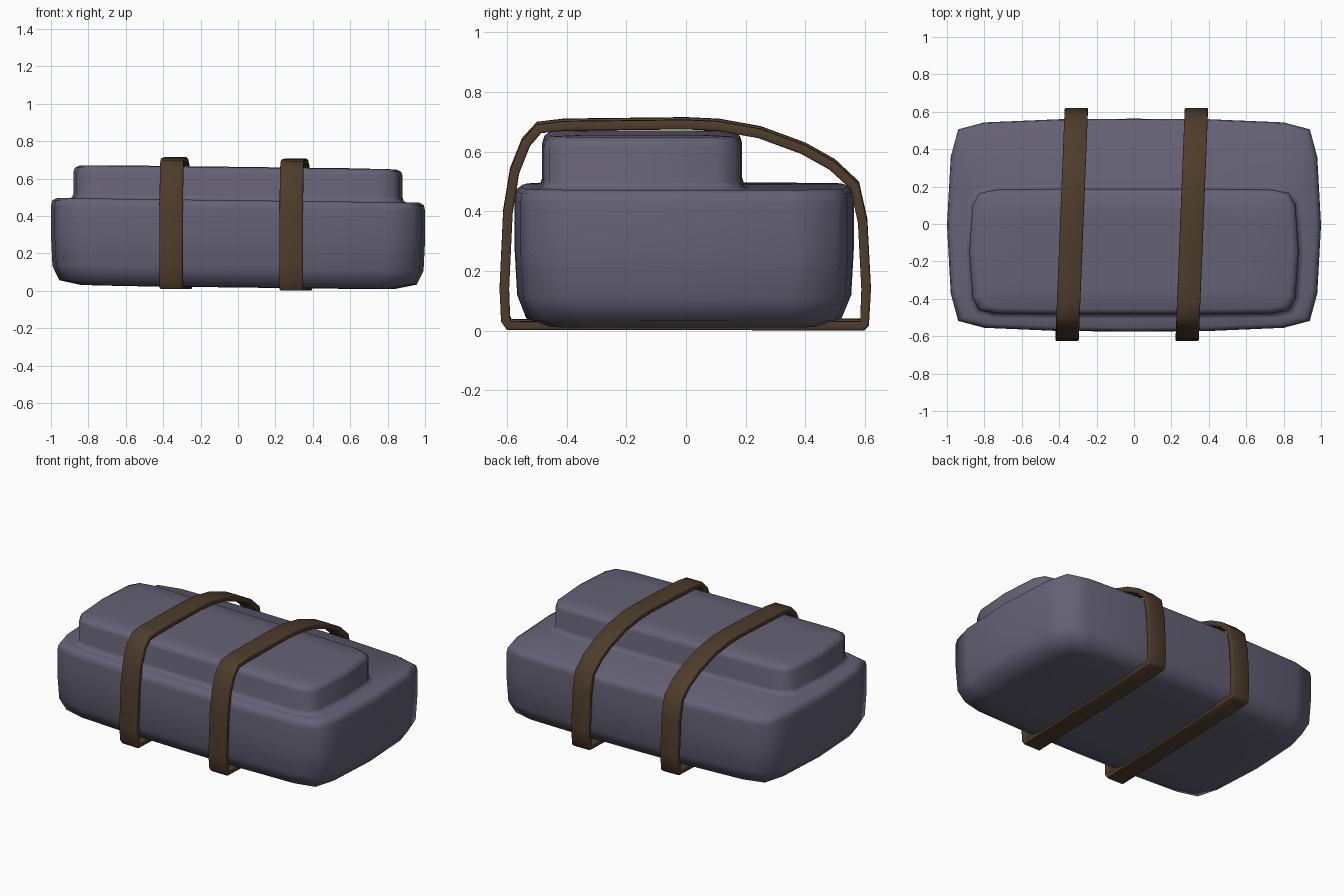
import bpy, bmesh, math
from mathutils import Vector

if "Cube" in bpy.data.objects:
    bpy.data.objects.remove(bpy.data.objects["Cube"])

TILT = 0.0125  # the whole bundle dips slightly towards +x


def material(name, rgb):
    m = bpy.data.materials.new(name)
    m.diffuse_color = (*rgb, 1)
    m.use_nodes = True
    m.node_tree.nodes["Principled BSDF"].inputs["Base Color"].default_value = m.diffuse_color
    return m


def finish(bm, name, mat, angle):
    for v in bm.verts:
        v.co.z -= TILT * v.co.x
    bmesh.ops.recalc_face_normals(bm, faces=bm.faces)
    mesh = bpy.data.meshes.new(name)
    bm.to_mesh(mesh)
    bm.free()
    ob = bpy.data.objects.new(name, mesh)
    bpy.context.collection.objects.link(ob)
    mesh.materials.append(mat)
    bpy.ops.object.select_all(action='DESELECT')
    ob.select_set(True)
    bpy.context.view_layer.objects.active = ob
    bpy.ops.object.shade_smooth_by_angle(angle=math.radians(angle))
    return ob


def bridge(bm, a, b):
    n = len(a)
    for i in range(n):
        j = (i + 1) % n
        bm.faces.new((a[i], a[j], b[j], b[i]))


def outline(quarter):
    # quarter runs from (0, 1) to (1, 0); mirror it into a full loop
    right = quarter + [(x, -y) for x, y in quarter[-2::-1]]
    return right + [(-x, y) for x, y in right[-2:0:-1]]


fabric = material("fabric", (0.13, 0.12, 0.18))
leather = material("leather", (0.075, 0.045, 0.024))

# Bedroll body: broad lower bundle with a smaller one stepped on top
wide = outline([(0, 1), (0.4, 0.995), (0.8, 0.965), (0.94, 0.9), (0.98, 0.64), (1, 0)])
narrow = outline([(0, 1), (0.4, 1), (0.84, 0.985), (0.94, 0.93), (0.98, 0.74), (1, 0)])
rings = [  # half x, half y, centre y, z, outline
    (0.60, 0.30, -0.01, 0.018, wide), (0.84, 0.46, -0.01, 0.021, wide),
    (0.955, 0.53, -0.007, 0.045, wide), (0.992, 0.56, -0.006, 0.12, wide),
    (1.00, 0.569, -0.006, 0.28, wide), (1.00, 0.569, -0.006, 0.44, wide),
    (0.994, 0.564, -0.006, 0.47, wide), (0.97, 0.545, -0.006, 0.484, wide),
    (0.91, 0.36, -0.147, 0.482, narrow), (0.887, 0.341, -0.147, 0.49, narrow),
    (0.88, 0.335, -0.147, 0.51, narrow), (0.88, 0.335, -0.147, 0.625, narrow),
    (0.872, 0.328, -0.147, 0.648, narrow), (0.845, 0.308, -0.147, 0.66, narrow),
    (0.60, 0.20, -0.147, 0.663, narrow)]
bm = bmesh.new()
loops = [[bm.verts.new((x * hx, y * hy + cy, z)) for x, y in shape]
         for hx, hy, cy, z, shape in rings]
for a, b in zip(loops, loops[1:]):
    bridge(bm, a, b)
bm.faces.new(loops[0])
bm.faces.new(loops[-1])
finish(bm, "bedroll_body", fabric, 60)

# Straps: closed band following a side profile (y, z), with thickness inwards
path = [(-0.60, 0.006), (-0.62, 0.035), (-0.625, 0.14), (-0.613, 0.40), (-0.59, 0.54),
        (-0.55, 0.64), (-0.50, 0.695), (-0.41, 0.706), (0, 0.711), (0.11, 0.706),
        (0.25, 0.681), (0.40, 0.626), (0.50, 0.57), (0.58, 0.495), (0.608, 0.37),
        (0.62, 0.14), (0.613, 0.02), (0.598, 0.006)]
THICK, WIDTH = 0.032, 0.125


def strap(name, cx):
    pts = [Vector(p) for p in path]
    n = len(pts)
    bm = bmesh.new()
    sections = []
    for i, p in enumerate(pts):
        t = ((p - pts[i - 1]).normalized() + (pts[(i + 1) % n] - p).normalized()).normalized()
        q = p + Vector((t.y, -t.x)) * THICK
        sections.append([bm.verts.new((cx + s * WIDTH / 2 + 0.04 * c.x, c.x, c.y))
                         for c, s in ((p, -1), (p, 1), (q, 1), (q, -1))])
    for i in range(n):
        bridge(bm, sections[i], sections[(i + 1) % n])
    # soften the long edges of the band
    edges = [e for i in range(n) for k in range(4)
             for e in [bm.edges.get((sections[i][k], sections[(i + 1) % n][k]))]]
    bmesh.ops.bevel(bm, geom=edges, offset=0.006, segments=2, profile=0.5, affect='EDGES')
    finish(bm, name, leather, 50)


strap("left_strap", -0.333)
strap("right_strap", 0.309)
